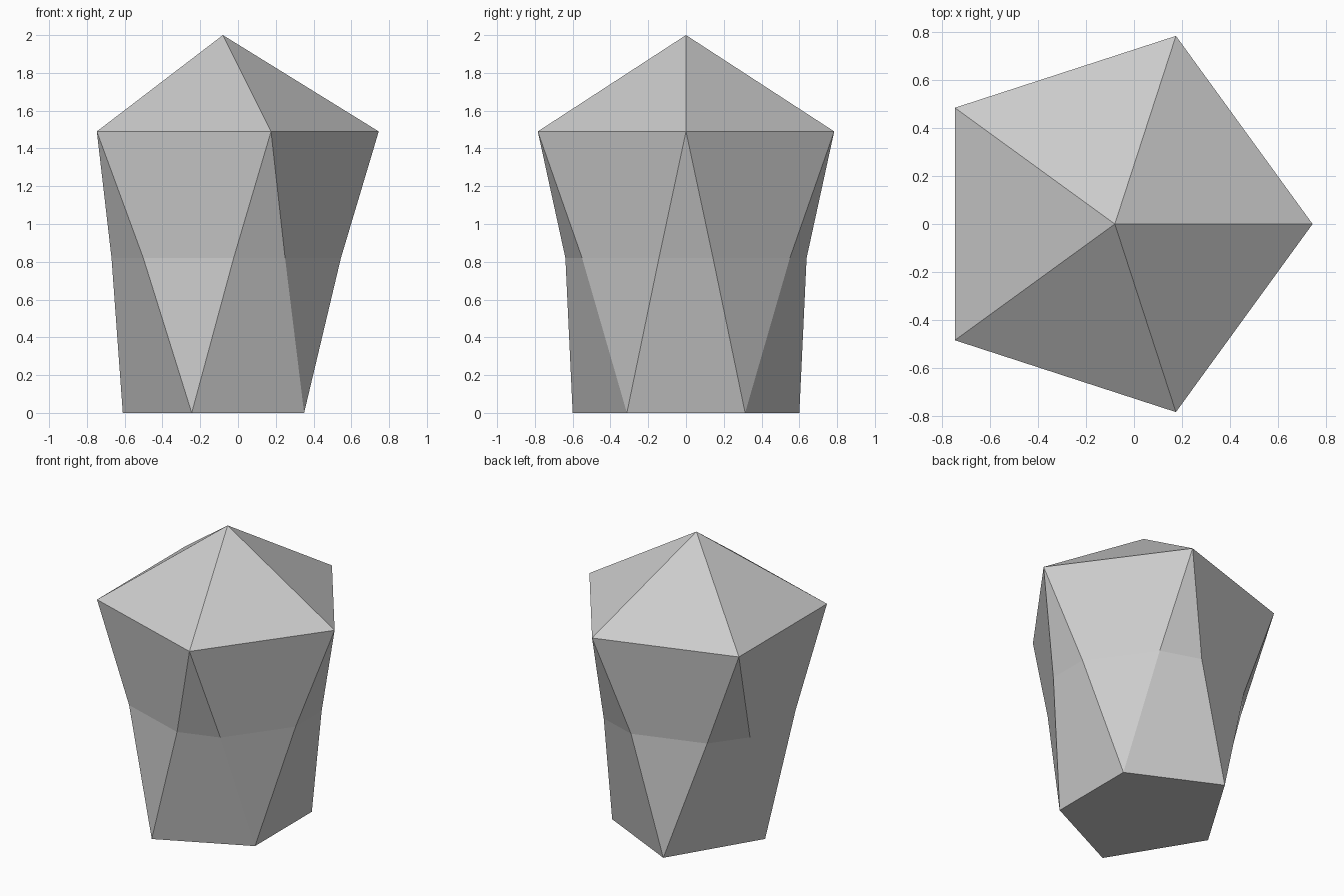
import bpy, bmesh, math

if "Cube" in bpy.data.objects:
    bpy.data.objects.remove(bpy.data.objects["Cube"])

CX = -0.08          # axis of the five-sided body
RIM_Z, WAIST_Z, TOP_Z = 1.49, 0.82, 2.0


def polar(bm, radius, degrees, z):
    a = math.radians(degrees)
    return bm.verts.new((CX + radius * math.cos(a), radius * math.sin(a), z))


bm = bmesh.new()

# Point, wide five-cornered rim, ten-cornered waist
apex = bm.verts.new((CX, 0, TOP_Z))
rim = [polar(bm, 0.825, 72 * i, RIM_Z) for i in range(5)]
after = [polar(bm, 0.641, 72 * i + 12.9, WAIST_Z) for i in range(5)]
before = [polar(bm, 0.641, 72 * i - 12.9, WAIST_Z) for i in range(5)]

# Base corners, turned half a step from the rim and slightly wider across y
base_xy = [(0.35, 0.313), (-0.245, 0.60), (-0.61, 0), (-0.245, -0.60), (0.35, -0.313)]
base = [bm.verts.new((x, y, 0)) for x, y in base_xy]

for i in range(5):
    j = (i + 1) % 5
    # Roof facet
    bm.faces.new((rim[i], rim[j], apex))
    # Large facet narrowing down to a base corner
    bm.faces.new((rim[j], rim[i], after[i], before[j]))
    bm.faces.new((after[i], base[i], before[j]))
    # Facet widening from a rim corner to a base edge
    bm.faces.new((rim[i], before[i], after[i]))
    bm.faces.new((before[i], base[i - 1], base[i], after[i]))

# Flat underside
bm.faces.new(base[::-1])
bmesh.ops.recalc_face_normals(bm, faces=bm.faces[:])

mesh = bpy.data.meshes.new("faceted_stone")
bm.to_mesh(mesh)
bm.free()

grey = bpy.data.materials.new("stone_grey")
grey.diffuse_color = (0.6, 0.6, 0.6, 1)
grey.use_nodes = True
grey.node_tree.nodes["Principled BSDF"].inputs["Base Color"].default_value = grey.diffuse_color
mesh.materials.append(grey)

stone = bpy.data.objects.new("faceted_stone", mesh)
bpy.context.collection.objects.link(stone)
